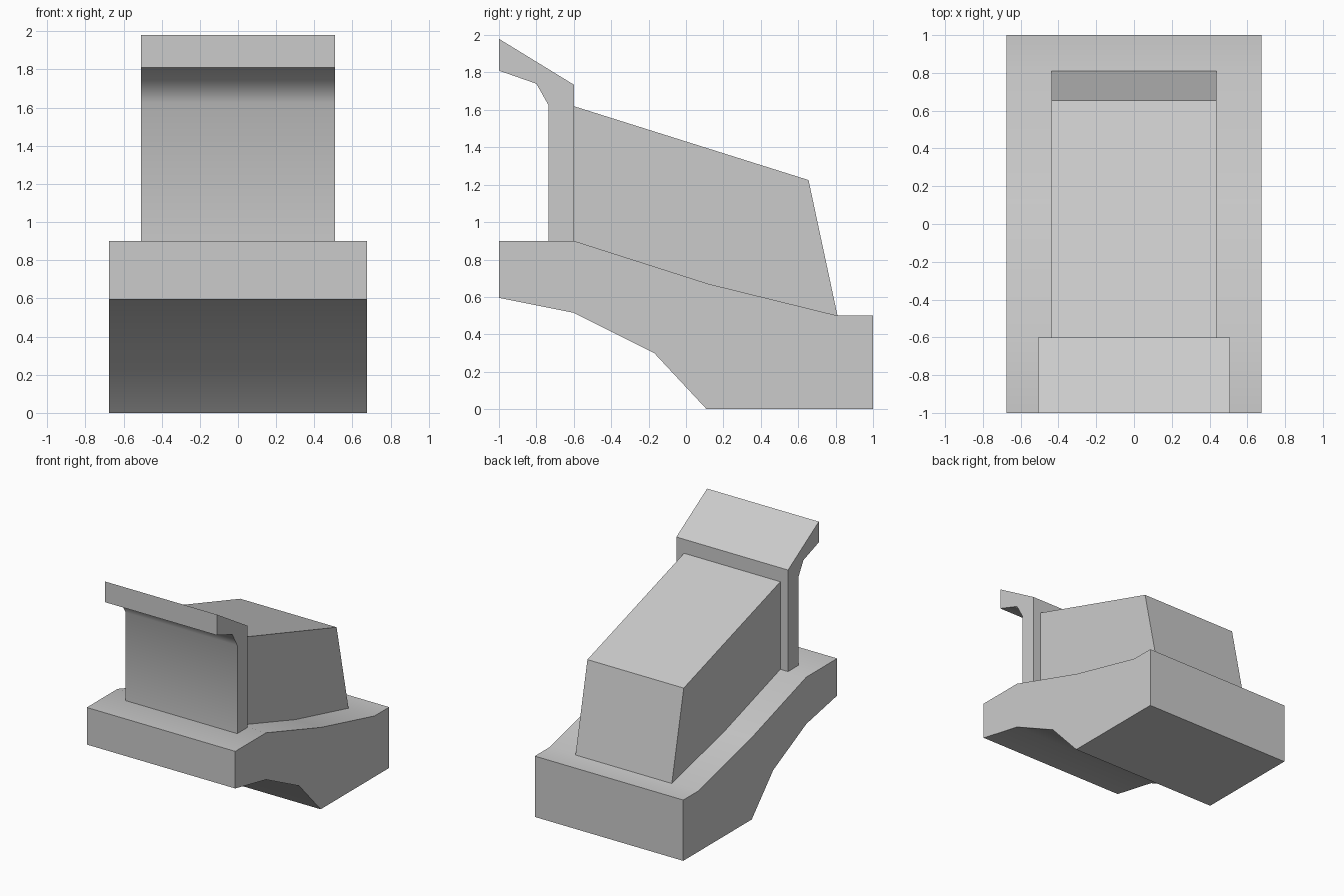
import bpy
import bmesh
import math

cube = bpy.data.objects.get("Cube")
if cube:
    bpy.data.objects.remove(cube, do_unlink=True)

GREY = (0.6, 0.6, 0.6, 1.0)
grey = bpy.data.materials.new("light grey")
grey.use_nodes = True
grey.diffuse_color = GREY
for node in grey.node_tree.nodes:
    if node.type == 'BSDF_PRINCIPLED':
        node.inputs["Base Color"].default_value = GREY


def extrude_profile(name, profile, half_width):
    """Extrude a side profile of (y, z) points symmetrically across x."""
    bm = bmesh.new()
    side = bm.faces.new([bm.verts.new((-half_width, y, z)) for y, z in profile])
    result = bmesh.ops.extrude_face_region(bm, geom=[side])
    moved = [v for v in result["geom"] if isinstance(v, bmesh.types.BMVert)]
    bmesh.ops.translate(bm, verts=moved, vec=(2 * half_width, 0, 0))
    bmesh.ops.recalc_face_normals(bm, faces=bm.faces)
    mesh = bpy.data.meshes.new(name)
    bm.to_mesh(mesh)
    bm.free()
    mesh.materials.append(grey)
    obj = bpy.data.objects.new(name, mesh)
    bpy.context.collection.objects.link(obj)
    bpy.ops.object.select_all(action='DESELECT')
    obj.select_set(True)
    bpy.context.view_layer.objects.active = obj
    bpy.ops.object.shade_smooth_by_angle(angle=math.radians(45))
    return obj


# Stepped plinth with an undercut front
extrude_profile("base", [
    (-1, 0.9), (-0.6, 0.9), (0.12, 0.67), (0.81, 0.5), (1, 0.5),
    (1, 0), (0.11, 0), (-0.17, 0.3), (-0.6, 0.515), (-1, 0.595)], 0.675)

# Upright panel with an overhanging hood
extrude_profile("hooded_panel", [
    (-1, 1.98), (-0.6, 1.735), (-0.6, 0.9), (-0.735, 0.9),
    (-0.735, 1.625), (-0.8, 1.74), (-1, 1.81)], 0.508)

# Sloping housing behind the panel, seated on the plinth
extrude_profile("rear_housing", [
    (-0.6, 1.62), (0.655, 1.225), (0.81, 0.5), (0.12, 0.67), (-0.6, 0.9)], 0.438)
